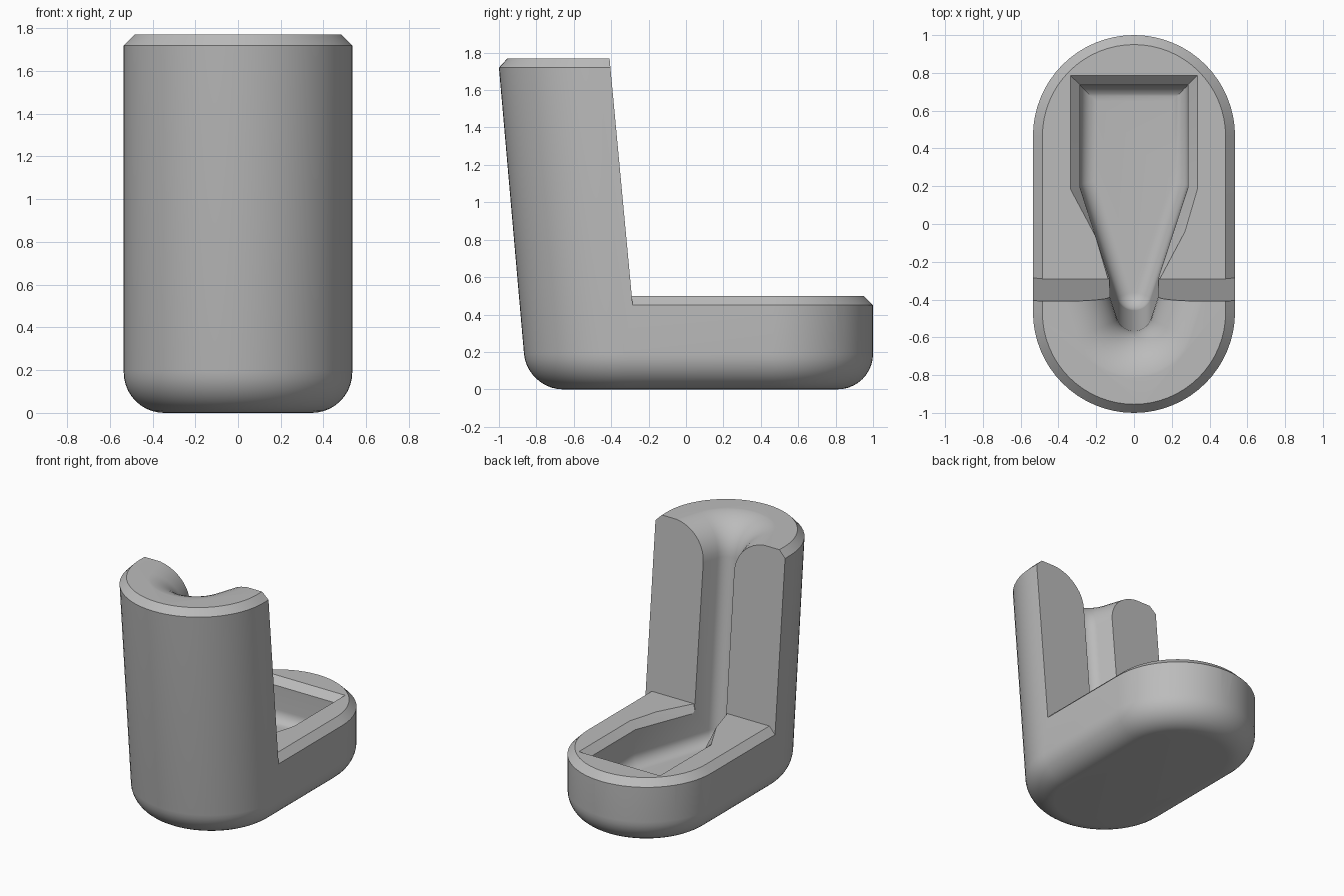
import bpy, bmesh, math

LEAN = 0.0875      # forward lean of the column
HALF = 0.535       # half width of the body

cube = bpy.data.objects.get("Cube")
if cube:
    bpy.data.objects.remove(cube, do_unlink=True)


def loft(name, rings):
    """Closed solid through rings of equal length."""
    bm = bmesh.new()
    loops = [[bm.verts.new(p) for p in ring] for ring in rings]
    n = len(loops[0])
    for low, high in zip(loops, loops[1:]):
        for i in range(n):
            j = (i + 1) % n
            bm.faces.new((low[i], low[j], high[j], high[i]))
    bm.faces.new(loops[0][::-1])
    bm.faces.new(loops[-1])
    bmesh.ops.recalc_face_normals(bm, faces=bm.faces)
    mesh = bpy.data.meshes.new(name)
    bm.to_mesh(mesh)
    bm.free()
    obj = bpy.data.objects.new(name, mesh)
    bpy.context.collection.objects.link(obj)
    return obj


def subtract(obj, cutter):
    mod = obj.modifiers.new("cut", "BOOLEAN")
    mod.operation = "DIFFERENCE"
    mod.solver = "EXACT"
    mod.object = cutter
    bpy.context.view_layer.objects.active = obj
    bpy.ops.object.modifier_apply(modifier=mod.name)
    bpy.data.objects.remove(cutter, do_unlink=True)


def stadium(z, offset, steps=32):
    """Rounded outline whose front end leans forward with height."""
    r = HALF + offset
    ring = []
    for start, cy in ((0, 0.465), (math.pi, -0.3145 - LEAN * z)):
        for i in range(steps + 1):
            t = start + math.pi * i / steps
            ring.append((r * math.cos(t), cy + r * math.sin(t), z))
    return ring


# Full height body with rounded bottom and chamfered top
R, TOP, CH = 0.19, 1.77, 0.05
quarter = [math.pi / 2 * i / 10 for i in range(11)]
rings = [stadium(R - R * math.cos(t), R * math.sin(t) - R) for t in quarter]
rings += [stadium(TOP - CH, 0), stadium(TOP, -CH)]
body = loft("holder_body", rings)

# Step cut that leaves the low chamfered base behind the column
def step_ring(z):
    y = -0.29 - LEAN * 1.07 * (z - 0.5)
    return [(-1, y, z), (1, y, z), (1, 2, z), (-1, 2, z)]

step = loft("step_cutter", [step_ring(0.42), step_ring(2)])
subtract(step, loft("base_rim", [stadium(0.38, 0.07), stadium(0.5, -CH)]))
subtract(body, step)

# Pocket and column groove share one tapering outline
TAPER, TIP, WIDE, BACK = 0.32, 0.094, 0.285, 0.735

def slot(z, offset, steps=20):
    shift = -LEAN * (z - 0.45)
    wide, back = WIDE + offset, BACK + offset
    bend = 0.19 + shift - offset * math.tan(TAPER / 2)
    ring = [(wide, bend, z), (wide, back, z), (-wide, back, z), (-wide, bend, z)]
    for i in range(steps + 1):
        t = math.pi + TAPER + (math.pi - 2 * TAPER) * i / steps
        ring.append(((TIP + offset) * math.cos(t),
                     -0.379 + shift + (TIP + offset) * math.sin(t), z))
    return ring


FLOOR, FILLET, FLARE = 0.19, 0.085, 0.253
rings = [slot(FLOOR + FILLET * (1 - math.cos(t)), FILLET * (math.sin(t) - 1))
         for t in quarter]
rings += [slot(1.519 + FLARE * math.sin(t), FLARE * (1 - math.cos(t)))
          for t in quarter]
rings.append(slot(1.9, FLARE))
subtract(body, loft("slot_cutter", rings))

# Chamfer around the pocket rim, stopping at the column
def rim(z):
    o = z - 0.45
    right = [(0.128 + o * 0.2, -0.288, z), (WIDE + o, 0.19 - o * 0.16, z),
             (WIDE + o, BACK + o, z)]
    return right + [(-x, y, h) for x, y, h in reversed(right)]

subtract(body, loft("rim_cutter", [rim(0.43), rim(0.56)]))

# Plain grey finish
grey = bpy.data.materials.new("plain_grey")
grey.use_nodes = True
color = (0.5, 0.5, 0.5, 1)
grey.diffuse_color = color
grey.node_tree.nodes["Principled BSDF"].inputs["Base Color"].default_value = color
body.data.materials.clear()
body.data.materials.append(grey)
for face in body.data.polygons:
    face.material_index = 0

bpy.ops.object.select_all(action="DESELECT")
body.select_set(True)
bpy.context.view_layer.objects.active = body
bpy.ops.object.shade_smooth_by_angle(angle=math.radians(30))
